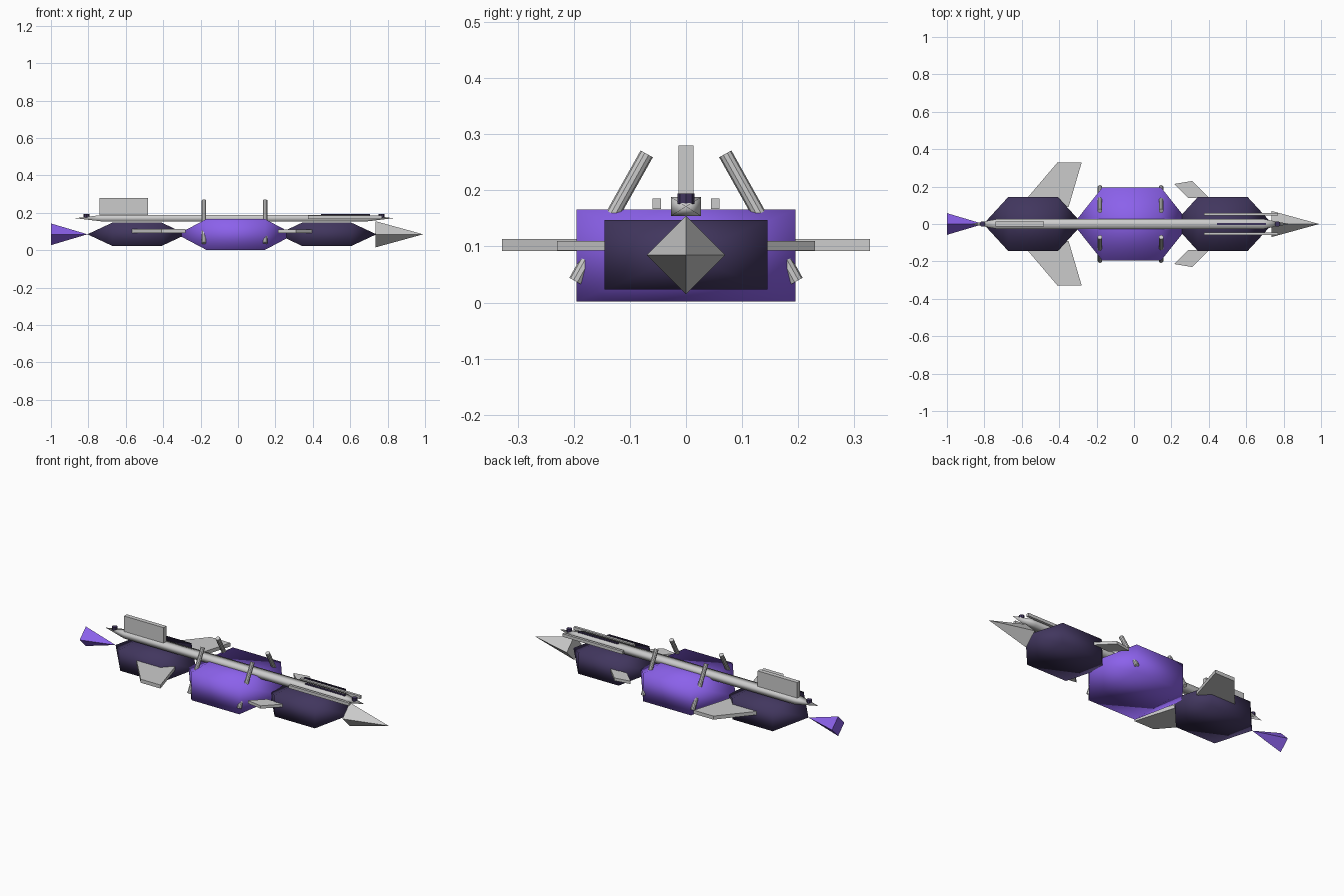
import bpy, bmesh, math
from mathutils import Vector

if "Cube" in bpy.data.objects:
    bpy.data.objects.remove(bpy.data.objects["Cube"])


def material(name, rgb):
    m = bpy.data.materials.new(name)
    m.diffuse_color = (*rgb, 1)
    m.use_nodes = True
    m.node_tree.nodes["Principled BSDF"].inputs["Base Color"].default_value = m.diffuse_color
    return m


PURPLE = material("purple", (0.26, 0.12, 0.83))
DARK = material("dark", (0.053, 0.037, 0.112))


def finish(name, bm, mat=None, smooth=False):
    bmesh.ops.recalc_face_normals(bm, faces=bm.faces)
    for f in bm.faces:
        f.smooth = smooth
    me = bpy.data.meshes.new(name)
    bm.to_mesh(me)
    bm.free()
    ob = bpy.data.objects.new(name, me)
    bpy.context.collection.objects.link(ob)
    if mat:
        me.materials.append(mat)
    return ob


def spindle(name, x0, x1, x2, x3, hy, hz, z, mat=None):
    """Four-sided body along x with a pyramid at each end."""
    bm = bmesh.new()
    rings = [[bm.verts.new((x, sy * hy, z + sz * hz))
              for sy, sz in ((-1, -1), (1, -1), (1, 1), (-1, 1))] for x in (x1, x2)]
    a, b = bm.verts.new((x0, 0, z)), bm.verts.new((x3, 0, z))
    for i in range(4):
        j = (i + 1) % 4
        bm.faces.new((rings[0][i], rings[0][j], rings[1][j], rings[1][i]))
        bm.faces.new((a, rings[0][j], rings[0][i]))
        bm.faces.new((b, rings[1][i], rings[1][j]))
    return finish(name, bm, mat, True)


def pyramid(name, base_x, tip_x, r, z, mat=None):
    """Four-sided cone with a diamond base."""
    bm = bmesh.new()
    ring = [bm.verts.new((base_x, r * c, z + r * s)) for c, s in ((1, 0), (0, 1), (-1, 0), (0, -1))]
    tip = bm.verts.new((tip_x, 0, z))
    bm.faces.new(ring)
    for i in range(4):
        bm.faces.new((ring[i], ring[(i + 1) % 4], tip))
    ob = finish(name, bm, mat)
    return ob


def plate(name, pts, z0, z1, side=1, mat=None):
    """Flat outline extruded upward, side=-1 mirrors it across y."""
    bm = bmesh.new()
    f = bm.faces.new([bm.verts.new((x, y * side, z0)) for x, y in pts])
    up = bmesh.ops.extrude_face_region(bm, geom=[f])["geom"]
    bmesh.ops.translate(bm, verts=[v for v in up if isinstance(v, bmesh.types.BMVert)], vec=(0, 0, z1 - z0))
    return finish(name, bm, mat)


def box(name, x0, x1, y0, y1, z0, z1, mat=None):
    return plate(name, ((x0, y0), (x1, y0), (x1, y1), (x0, y1)), z0, z1, 1, mat)


def rod(name, p, q, r, n=10, mat=None):
    p, q = Vector(p), Vector(q)
    bpy.ops.mesh.primitive_cylinder_add(vertices=n, radius=r, depth=(q - p).length, location=(p + q) / 2)
    ob = bpy.context.object
    ob.name = name
    ob.rotation_euler = (q - p).to_track_quat('Z', 'Y').to_euler()
    if mat:
        ob.data.materials.append(mat)
    bpy.ops.object.shade_smooth_by_angle()
    return ob


# Body segments
spindle("middle_body", -0.325, -0.17, 0.145, 0.30, 0.195, 0.082, 0.084, PURPLE)
spindle("rear_body", -0.805, -0.672, -0.408, -0.275, 0.145, 0.062, 0.085, DARK)
spindle("front_body", 0.21, 0.342, 0.607, 0.74, 0.145, 0.062, 0.085, DARK)

# Nose and tail
pyramid("nose", 0.735, 0.99, 0.07, 0.085)
pyramid("tail_flare", -1.0, -0.805, 0.058, 0.085, PURPLE)

# Top spine with dark end knobs and slot
spindle("top_spine", -0.87, -0.73, 0.69, 0.83, 0.027, 0.017, 0.171)
for x, n in ((-0.81, "rear_knob"), (0.767, "front_knob")):
    rod(n, (x, 0, 0.176), (x, 0, 0.194), 0.015, 8, DARK)
box("spine_slot", 0.445, 0.705, -0.006, 0.006, 0.183, 0.193, DARK)
box("dorsal_fin", -0.74, -0.48, -0.013, 0.013, 0.18, 0.28)

# Side fins, side rails and slanted struts
for s, n in ((1, "left"), (-1, "right")):
    plate(n + "_rear_fin", ((-0.57, 0.14), (-0.41, 0.328), (-0.28, 0.328), (-0.35, 0.09)), 0.092, 0.113, s)
    plate(n + "_front_fin", ((0.214, 0.214), (0.31, 0.23), (0.40, 0.14), (0.29, 0.14)), 0.093, 0.110, s)
    plate(n + "_rail", ((0.375, 0.045), (0.77, 0.045), (0.77, 0.060), (0.375, 0.060)), 0.167, 0.185, s)
    for x, e in ((-0.182, "rear"), (0.145, "front")):
        rod(f"{n}_{e}_strut", (x, s * 0.07, 0.265), (x, s * 0.197, 0.038), 0.0125)
